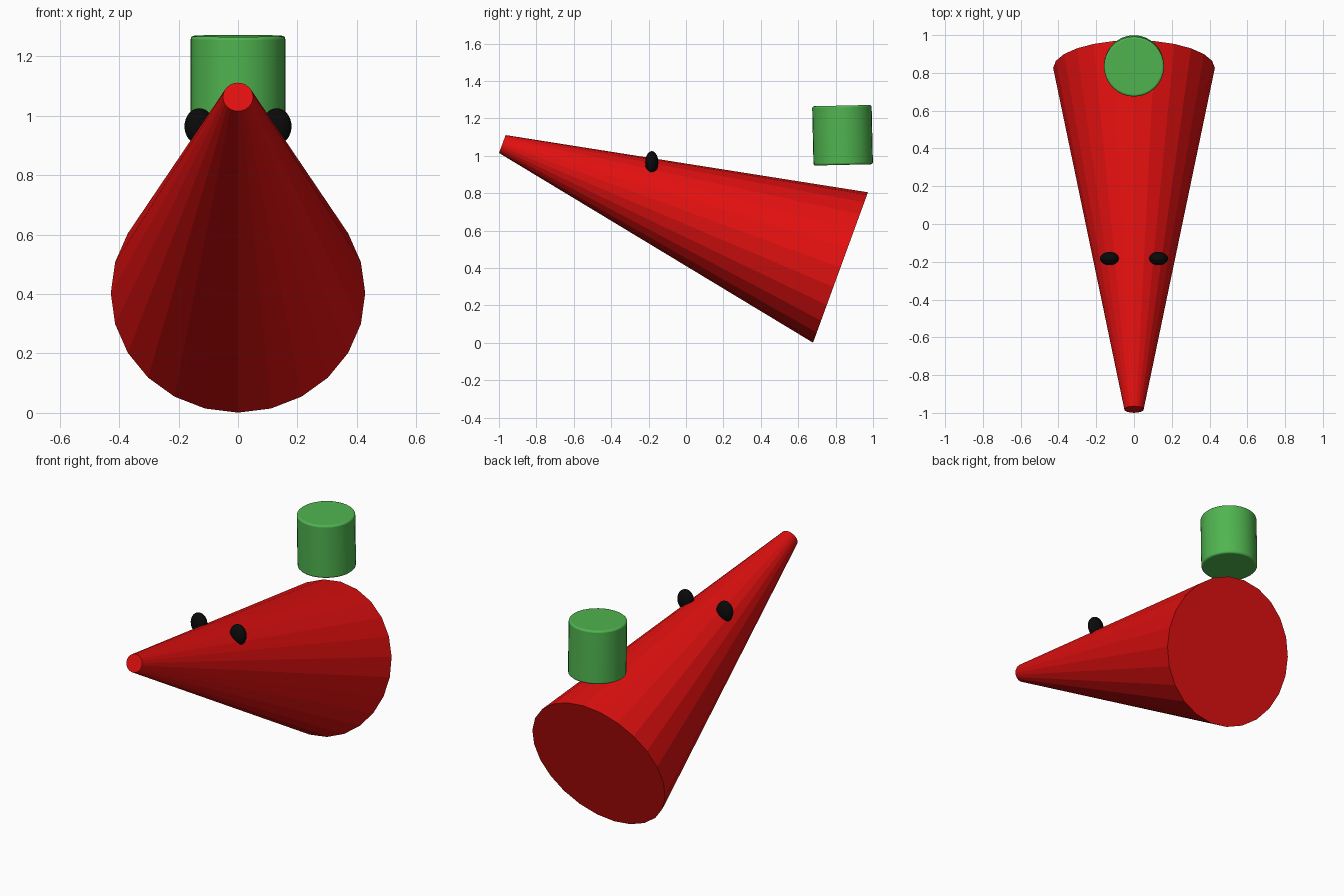
import bpy
import math
from mathutils import Vector

cube = bpy.data.objects.get("Cube")
if cube:
    bpy.data.objects.remove(cube, do_unlink=True)


def material(name, colour):
    mat = bpy.data.materials.new(name)
    mat.use_nodes = True
    mat.diffuse_color = (*colour, 1)
    bsdf = next(n for n in mat.node_tree.nodes if n.type == "BSDF_PRINCIPLED")
    bsdf.inputs["Base Color"].default_value = (*colour, 1)
    bsdf.inputs["Roughness"].default_value = 0.6
    return mat


def finish(name, mat):
    obj = bpy.context.object
    obj.name = name
    obj.data.materials.append(mat)
    return obj


red = material("bright red", (0.76, 0.005, 0.005))
green = material("leaf green", (0.08, 0.46, 0.08))
black = material("black", (0.003, 0.003, 0.003))

# Tapered body: wide end low at the back, narrow tip raised at the front
base = Vector((0, 0.826, 0.403))
tip = Vector((0, -0.982, 1.063))
axis = tip - base
bpy.ops.mesh.primitive_cone_add(
    vertices=24, radius1=0.428, radius2=0.051, depth=axis.length,
    location=(base + tip) / 2,
    rotation=(math.atan2(-axis.y, axis.z), 0, 0))
finish("tapered_body", red)

# Eyes half sunk into the upper flanks
for side, x in (("left", 0.13), ("right", -0.13)):
    bpy.ops.mesh.primitive_uv_sphere_add(
        segments=32, ring_count=16, radius=1, location=(x, -0.183, 0.964))
    eye = finish(side + "_eye", black)
    eye.scale = (0.05, 0.035, 0.061)
    bpy.ops.object.shade_smooth()

# Drum floating above the back, with softened rims and a slight tilt
bpy.ops.mesh.primitive_cylinder_add(
    vertices=32, radius=0.159, depth=0.317,
    location=(0, 0.837, 1.11), rotation=(math.radians(1.3), 0, 0))
drum = finish("floating_drum", green)
bevel = drum.modifiers.new("soft rims", "BEVEL")
bevel.width = 0.01
bevel.segments = 3
bevel.limit_method = "ANGLE"
bpy.ops.object.shade_smooth_by_angle()
